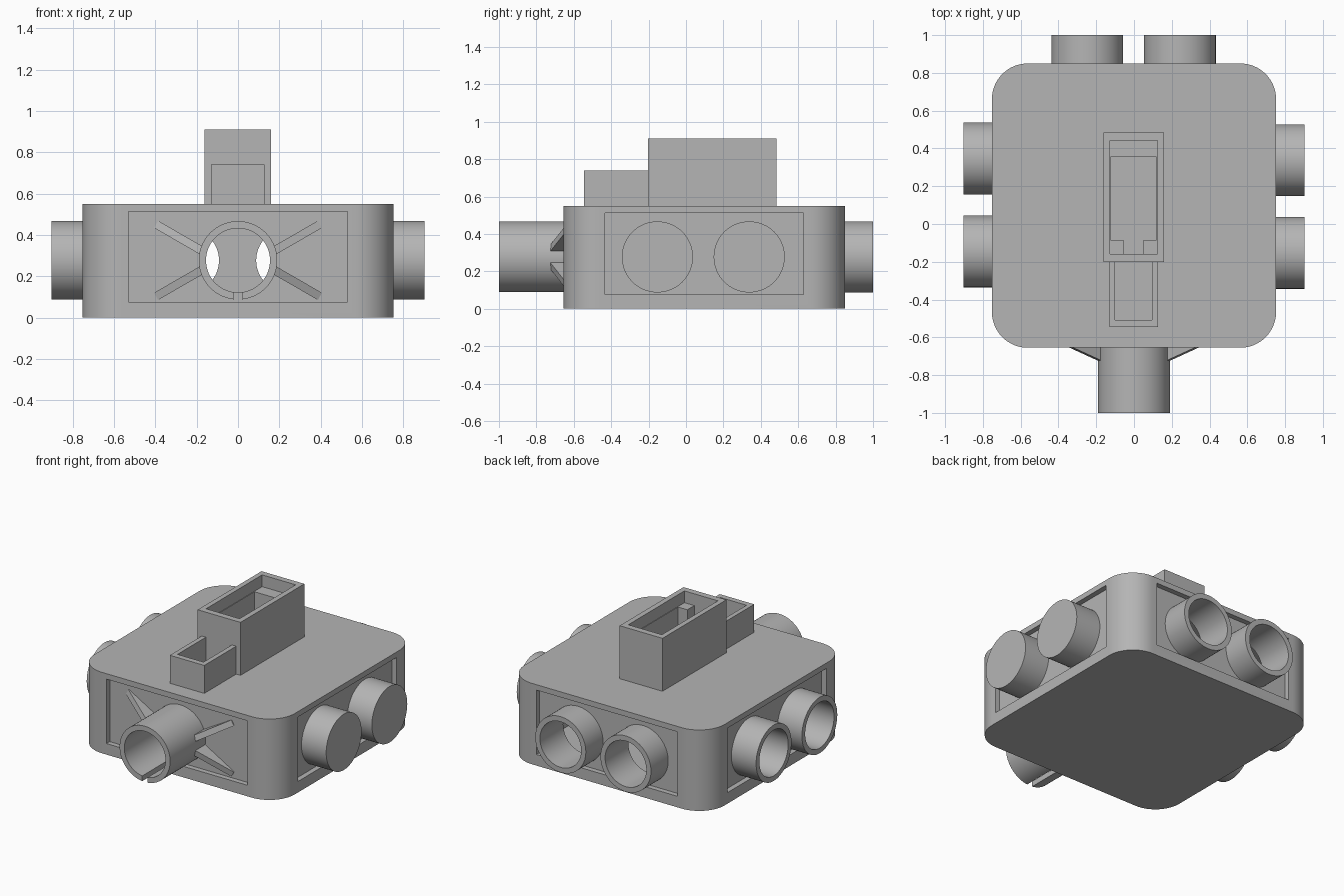
import bpy, bmesh, math
from mathutils import Matrix, Vector

cube = bpy.data.objects.get("Cube")
if cube:
    bpy.data.objects.remove(cube, do_unlink=True)

GREY = (0.46, 0.46, 0.46, 1)
grey = bpy.data.materials.new("plain grey")
grey.use_nodes = True
grey.diffuse_color = GREY
grey.node_tree.nodes["Principled BSDF"].inputs["Base Color"].default_value = GREY

MID_Y, AXIS_Z = 0.0975, 0.277      # body centre, pipe height
HALF, RECESS, WALL = 0.7525, 0.035, 0.065
PIPE_R, BORE_R = 0.19, 0.155


def finish(name, bm):
    bmesh.ops.recalc_face_normals(bm, faces=bm.faces)
    mesh = bpy.data.meshes.new(name)
    bm.to_mesh(mesh)
    bm.free()
    mesh.materials.append(grey)
    obj = bpy.data.objects.new(name, mesh)
    bpy.context.collection.objects.link(obj)
    return obj


def prism(name, outline, height, matrix=Matrix()):
    """Extrude a flat outline along its local z, then place it."""
    bm = bmesh.new()
    face = bm.faces.new([bm.verts.new((p[0], p[1], 0)) for p in outline])
    new = bmesh.ops.extrude_face_region(bm, geom=[face])["geom"]
    bmesh.ops.translate(bm, vec=(0, 0, height),
                        verts=[v for v in new if isinstance(v, bmesh.types.BMVert)])
    bm.transform(matrix)
    return finish(name, bm)


def box(name, x, y, z):
    outline = [(x[0], y[0]), (x[1], y[0]), (x[1], y[1]), (x[0], y[1])]
    return prism(name, outline, z[1] - z[0], Matrix.Translation((0, 0, z[0])))


def circle(r, n=64):
    return [(r * math.cos(math.tau * i / n), r * math.sin(math.tau * i / n)) for i in range(n)]


def cylinder(name, r, start, direction, length):
    turn = Vector(direction).to_track_quat("Z", "Y").to_matrix().to_4x4()
    return prism(name, circle(r), length, Matrix.Translation(start) @ turn)


def select(obj):
    bpy.ops.object.select_all(action="DESELECT")
    obj.select_set(True)
    bpy.context.view_layer.objects.active = obj


def cut(obj, cutters):
    select(obj)
    for cutter in cutters:
        mod = obj.modifiers.new("cut", "BOOLEAN")
        mod.operation, mod.solver, mod.object = "DIFFERENCE", "EXACT", cutter
        bpy.ops.object.modifier_apply(modifier=mod.name)
        bpy.data.objects.remove(cutter, do_unlink=True)


def smooth(obj):
    select(obj)
    bpy.ops.object.shade_smooth_by_angle(angle=math.radians(30))


# Housing: a rounded square block
R = 0.19
outline = []
for corner, (sx, sy) in enumerate([(1, 1), (-1, 1), (-1, -1), (1, -1)]):
    for i in range(17):
        a = math.pi / 2 * (corner + i / 16)
        outline.append((sx * (HALF - R) + R * math.cos(a),
                        MID_Y + sy * (HALF - R) + R * math.sin(a)))
housing = prism("housing", outline, 0.55)

# Hollow inside, leaving solid corner posts
inner = HALF - RECESS - WALL
cutters = [box("cavity_x", (-inner, inner), (MID_Y - 0.53, MID_Y + 0.53), (0.04, 0.51)),
           box("cavity_y", (-0.53, 0.53), (MID_Y - inner, MID_Y + inner), (0.04, 0.51))]

# Recessed panel on every side
near, far = HALF - RECESS, HALF + 0.1
for s in (-1, 1):
    span = sorted((s * near, s * far))
    cutters.append(box("recess_x", span, (MID_Y - 0.53, MID_Y + 0.53), (0.075, 0.513)))
    cutters.append(box("recess_y", (-0.53, 0.53), [MID_Y + v for v in span], (0.075, 0.513)))

# Screw holes in the corners
for sx in (-1, 1):
    for sy in (-1, 1):
        cutters.append(cylinder("screw_hole", 0.03, (sx * 0.65, MID_Y + sy * 0.65, -0.1),
                                (0, 0, 1), 0.8))

# Pipe sockets: name, position of the axis on the wall, outward direction, tip distance
pipes = []
for side, s, ys in (("left", 1, (-0.153, 0.338)), ("right", -1, (-0.145, 0.347))):
    for place, y in zip(("front", "rear"), ys):
        pipes.append((f"{side}_{place}_pipe", Vector((0, y, AXIS_Z)), Vector((s, 0, 0)), 0.903))
for side, x in (("left", 0.243), ("right", -0.247)):
    pipes.append((f"back_{side}_pipe", Vector((x, MID_Y, AXIS_Z)), Vector((0, 1, 0)), 1 - MID_Y))
pipes.append(("front_pipe", Vector((0, MID_Y, AXIS_Z)), Vector((0, -1, 0)), 1 + MID_Y))

for name, base, out, tip in pipes:
    cutters.append(cylinder("bore", BORE_R, base + out * 0.6, out, 0.3))
    start = near - 0.03
    pipe = cylinder(name, PIPE_R, base + out * start, out, tip - start)
    bores = [cylinder("pipe_bore", BORE_R, base + out * 0.6, out, 0.7)]
    if name == "front_pipe":       # slit along the underside
        bores.append(box("slit", (-0.02, 0.02), (-1.1, MID_Y - near), (0, 0.2)))
    cut(pipe, bores)
    smooth(pipe)

cut(housing, cutters)
smooth(housing)

# Tapered ribs bracing the front pipe
panel_y = MID_Y - near
for sx, side in ((1, "left"), (-1, "right")):
    for sz, level in ((1, "upper"), (-1, "lower")):
        along = Vector((sx * math.cos(math.pi / 6), 0, sz * 0.5))
        out = Vector((0, -1, 0))
        across = along.cross(out)
        frame = Matrix((along, out, across)).transposed().to_4x4()
        root = Vector((sx * 0.167, panel_y, AXIS_Z + sz * 0.042)) - across * 0.02
        prism(f"{level}_{side}_rib", [(0, -0.01), (0.265, -0.01), (0.265, 0.005), (0, 0.11)],
              0.04, Matrix.Translation(root) @ frame)

# Tall holder on the lid: stepped pocket with a cable notch
holder = box("tall_holder", (-0.162, 0.16), (-0.202, 0.484), (0.545, 0.91))
cut(holder, [box("pocket_top", (-0.128, 0.124), (-0.16, 0.442), (0.83, 1)),
             box("pocket_well", (-0.124, 0.12), (-0.085, 0.354), (0.56, 0.9)),
             box("cable_notch", (-0.055, 0.05), (-0.16, -0.08), (0.56, 0.9))])

# Low open tray in front of the holder
tray = box("low_tray", (-0.131, 0.128), (-0.545, -0.2), (0.545, 0.74))
cut(tray, [box("tray_pocket", (-0.1, 0.096), (-0.507, -0.19), (0.56, 0.9))])
